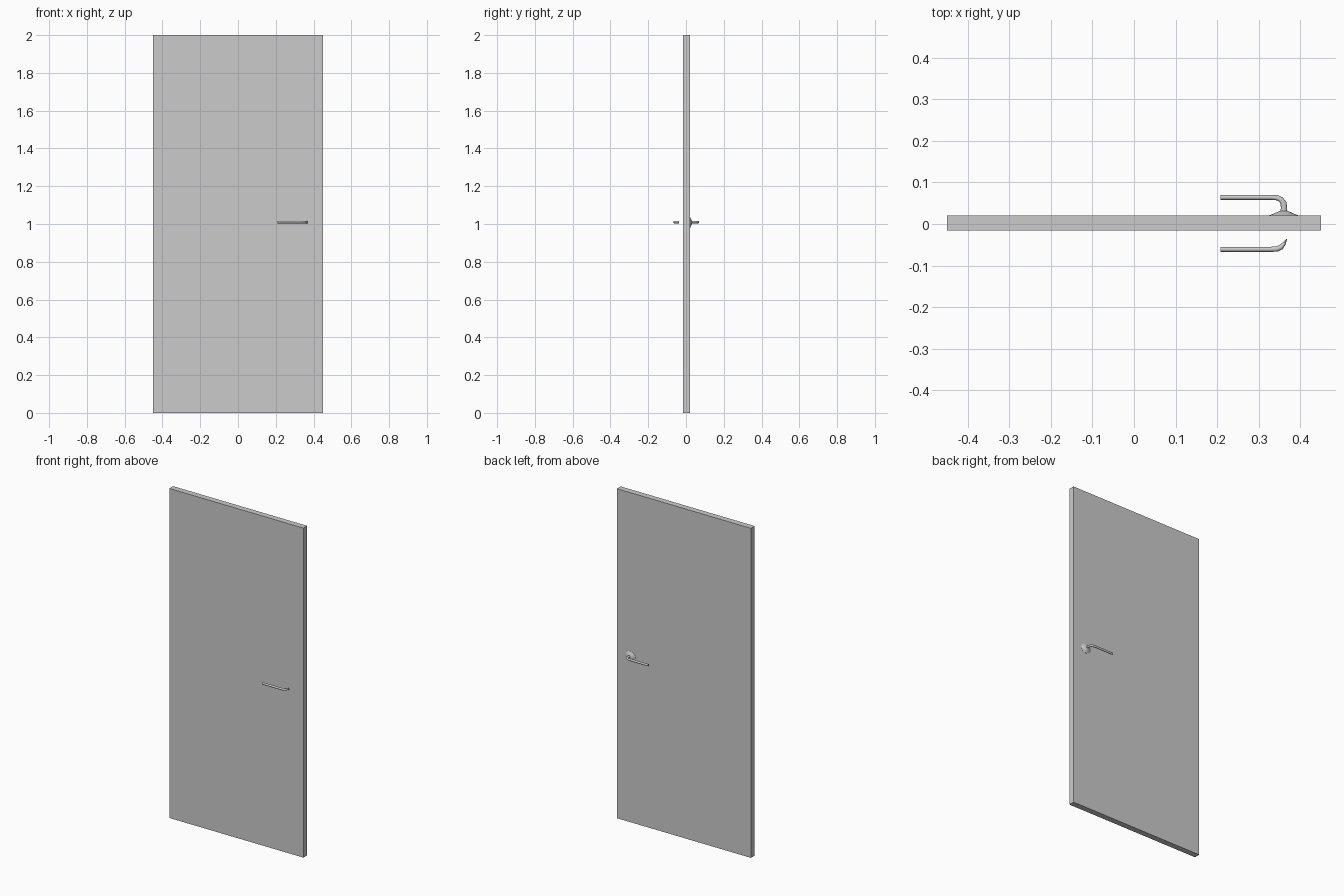
import bpy, bmesh, math
from mathutils import Vector

if "Cube" in bpy.data.objects:
    bpy.data.objects.remove(bpy.data.objects["Cube"])

HZ = 1.01   # handle height


def finish(bm, name, smooth=True):
    bmesh.ops.recalc_face_normals(bm, faces=bm.faces)
    me = bpy.data.meshes.new(name)
    bm.to_mesh(me)
    bm.free()
    ob = bpy.data.objects.new(name, me)
    bpy.context.collection.objects.link(ob)
    if smooth:
        bpy.context.view_layer.objects.active = ob
        ob.select_set(True)
        bpy.ops.object.shade_smooth_by_angle(angle=math.radians(40))
        ob.select_set(False)
    return ob


def skin(name, rings):
    """Bridge closed rings of points and cap both ends."""
    bm = bmesh.new()
    vs = [[bm.verts.new(p) for p in r] for r in rings]
    n = len(vs[0])
    for a, b in zip(vs, vs[1:]):
        for i in range(n):
            j = (i + 1) % n
            bm.faces.new((a[i], a[j], b[j], b[i]))
    bm.faces.new(vs[0])
    bm.faces.new(vs[-1])
    return finish(bm, name)


def lever(name, sections, side, rz=0.0065, n=12):
    """Each section is inner x, inner y, outer x, outer y seen from above."""
    rings = []
    for ix, iy, ox, oy in sections:
        a, b = Vector((ix, side * iy, HZ)), Vector((ox, side * oy, HZ))
        mid, half = (a + b) / 2, (b - a) / 2
        rings.append([mid + half * math.cos(t) + Vector((0, 0, rz * math.sin(t)))
                      for t in (2 * math.pi * i / n for i in range(n))])
    return skin(name, rings)


# door leaf
bm = bmesh.new()
bmesh.ops.create_cube(bm, size=1)
for v in bm.verts:
    v.co.x *= 0.9
    v.co.y = v.co.y * 0.036 + 0.002
    v.co.z = (v.co.z + 0.5) * 2
finish(bm, "door_leaf", False)

# back lever: straight grip, bend and neck running into the rosette
lever("back_lever", [
    (0.208, 0.058, 0.208, 0.070),
    (0.330, 0.058, 0.330, 0.070),
    (0.342, 0.057, 0.346, 0.069),
    (0.349, 0.054, 0.357, 0.064),
    (0.352, 0.048, 0.366, 0.053),
    (0.353, 0.040, 0.368, 0.042),
    (0.352, 0.028, 0.368, 0.028)], 1)

# front lever: same grip, its bend ends in a slanted tip
lever("front_lever", [
    (0.208, 0.055, 0.208, 0.067),
    (0.325, 0.055, 0.330, 0.067),
    (0.340, 0.054, 0.346, 0.066),
    (0.349, 0.051, 0.357, 0.061),
    (0.357, 0.045, 0.364, 0.050),
    (0.366, 0.036, 0.368, 0.036)], -1)

# round rosette on the back face
profile = [(0.034, 0.019), (0.034, 0.021), (0.024, 0.025), (0.015, 0.029), (0.008, 0.032)]
skin("back_rosette", [
    [Vector((0.360 + r * math.cos(t), y, HZ - 0.003 + r * 0.9 * math.sin(t)))
     for t in (2 * math.pi * i / 24 for i in range(24))] for r, y in profile])
